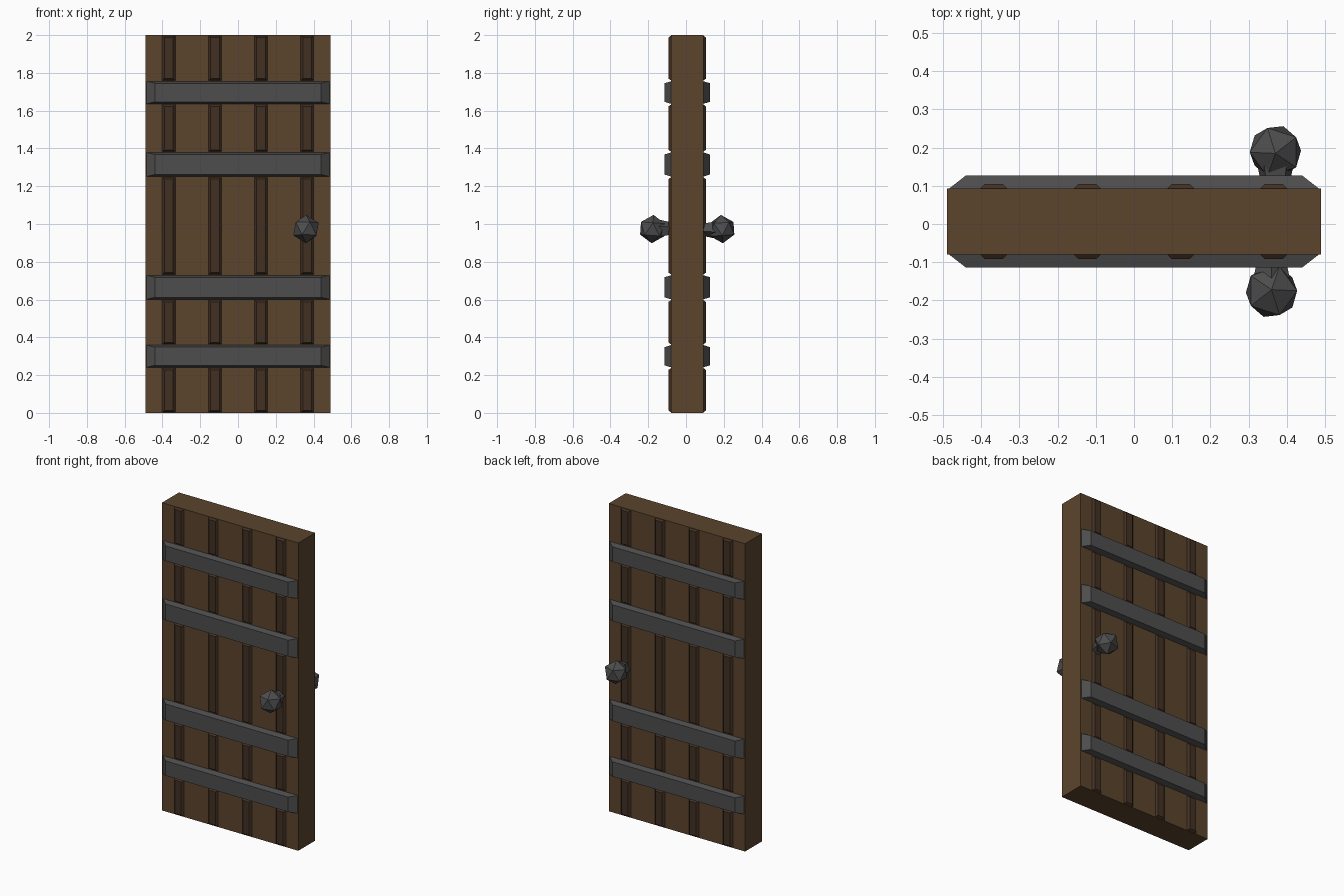
import bpy, bmesh, math
from mathutils import Matrix, Vector

if "Cube" in bpy.data.objects:
    bpy.data.objects.remove(bpy.data.objects["Cube"])


def material(name, rgb):
    m = bpy.data.materials.new(name)
    m.diffuse_color = (*rgb, 1)
    m.use_nodes = True
    m.node_tree.nodes["Principled BSDF"].inputs["Base Color"].default_value = m.diffuse_color
    return m


WOOD = material("wood", (0.105, 0.058, 0.026))
DARK_WOOD = material("dark_wood", (0.055, 0.030, 0.017))
IRON = material("iron", (0.075, 0.075, 0.077))
FRONT, BACK = -0.08, 0.093


def finish(name, bm, mat):
    bmesh.ops.recalc_face_normals(bm, faces=bm.faces)
    me = bpy.data.meshes.new(name)
    bm.to_mesh(me)
    bm.free()
    me.materials.append(mat)
    ob = bpy.data.objects.new(name, me)
    bpy.context.collection.objects.link(ob)
    return ob


def raised_block(name, x0, x1, z0, z1, y0, y1, inset_x, inset_z, mat):
    """Box on the door face whose outer side (y1) is inset, giving chamfers."""
    bm = bmesh.new()
    bmesh.ops.create_cube(bm, size=1)
    for v in bm.verts:
        outer = v.co.y > 0
        ix, iz = (inset_x, inset_z) if outer else (0, 0)
        v.co = Vector((x1 - ix if v.co.x > 0 else x0 + ix,
                       y1 if outer else y0,
                       z1 - iz if v.co.z > 0 else z0 + iz))
    return finish(name, bm, mat)


# Door slab
raised_block("door_slab", -0.49, 0.49, 0, 2, FRONT, BACK, 0, 0, WOOD)

bands = [(0.24, 0.36), (0.60, 0.73), (1.25, 1.38), (1.635, 1.757)]
edges = [0] + [z for band in bands for z in band] + [2]
gaps = list(zip(edges[0::2], edges[1::2]))

for side, face, out in (("front", FRONT, -1), ("back", BACK, 1)):
    # Iron bands across the door
    for z0, z1 in bands:
        raised_block(side + "_band", -0.49, 0.49, z0, z1, face - out * 0.005,
                     face + out * 0.034, 0.05, 0.012, IRON)
    # Raised strips between the bands
    for x in (-0.367, -0.122, 0.122, 0.366):
        for z0, z1 in gaps:
            raised_block(side + "_strip", x - 0.04, x + 0.04, z0, z1,
                         face - out * 0.005, face + out * 0.012,
                         0.017, 0.012, DARK_WOOD)

    # Faceted knob with a tapered neck
    spin = Matrix.Rotation(math.pi if out > 0 else 0, 4, 'Z')
    centre = Vector((0.36 if out < 0 else 0.37, face + out * 0.097, 0.973))
    bm = bmesh.new()
    bmesh.ops.create_icosphere(
        bm, subdivisions=1, radius=0.075,
        matrix=Matrix.Translation(centre) @ spin @ Matrix.Rotation(math.radians(-4), 4, 'X'))
    finish(side + "_knob", bm, IRON)

    bm = bmesh.new()
    bmesh.ops.create_cone(
        bm, cap_ends=True, segments=5, radius1=0.036, radius2=0.05, depth=0.065,
        matrix=Matrix.Translation((centre.x, face + out * 0.03, centre.z))
        @ Matrix.Rotation(-out * math.pi / 2, 4, 'X'))
    finish(side + "_knob_neck", bm, IRON)
